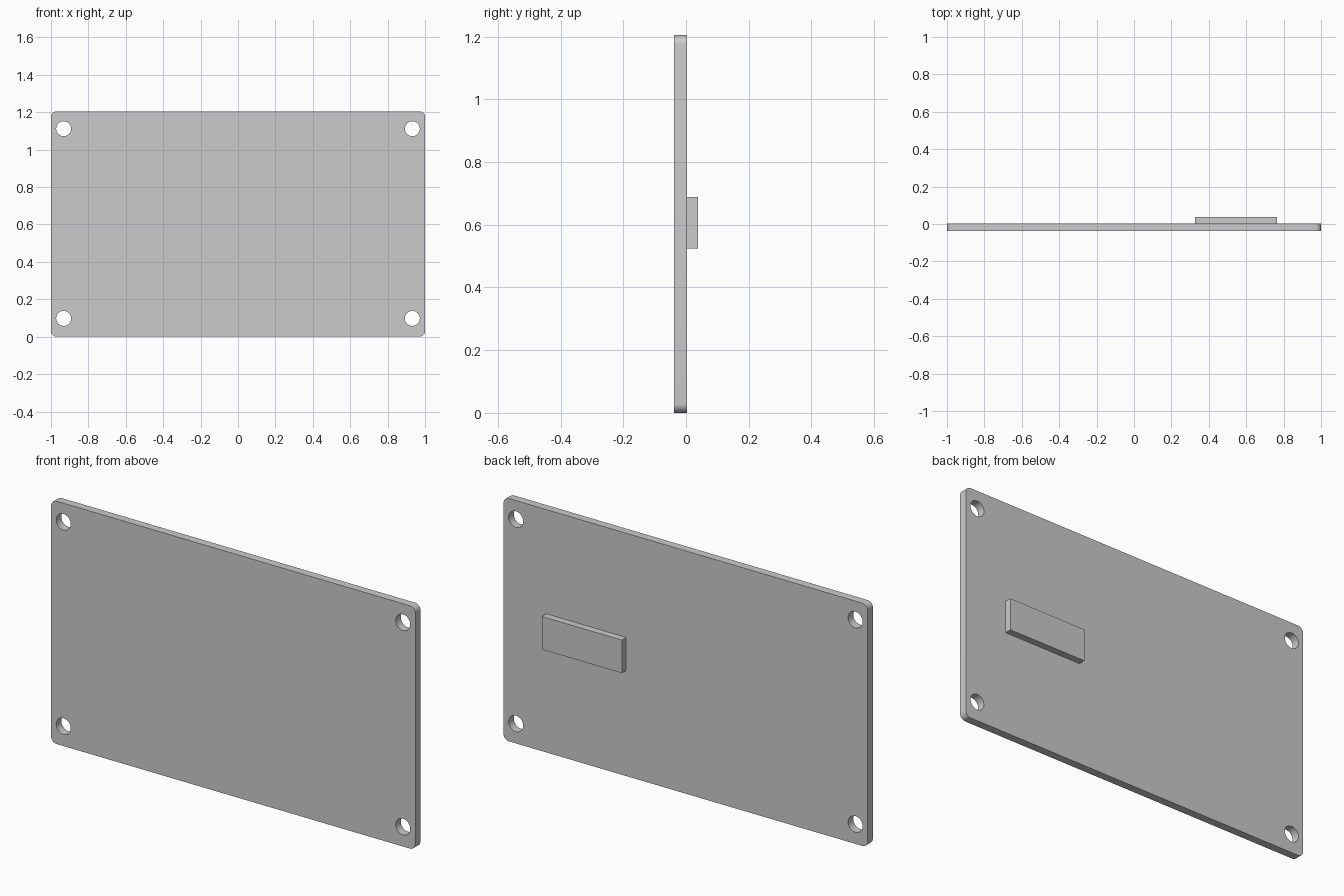
import bpy, bmesh
from math import pi, sin, cos

if "Cube" in bpy.data.objects:
    bpy.data.objects.remove(bpy.data.objects["Cube"])

W, H = 1.0, 1.205            # half width, full height
Y_FRONT, Y_BACK, Y_PAD = -0.0375, 0.003, 0.0375
CORNER, HOLE = 0.03, 0.04


def arc(cx, cz, r, a0, a1, n):
    return [(cx + r * cos(a0 + (a1 - a0) * i / n),
             cz + r * sin(a0 + (a1 - a0) * i / n)) for i in range(n + 1)]


def add_loop(curve, points):
    s = curve.splines.new('POLY')
    s.points.add(len(points) - 1)
    for p, (x, z) in zip(s.points, points):
        p.co = (x, z, 0, 1)
    s.use_cyclic_u = True


# Plate: rounded outline with four screw holes, extruded
curve = bpy.data.curves.new("plate", 'CURVE')
curve.dimensions = '2D'
curve.fill_mode = 'BOTH'
curve.extrude = (Y_BACK - Y_FRONT) / 2
outline = []
for k, (sx, z) in enumerate([(1, H - CORNER), (-1, H - CORNER), (-1, CORNER), (1, CORNER)]):
    outline += arc(sx * (W - CORNER), z, CORNER, k * pi / 2, (k + 1) * pi / 2, 8)
add_loop(curve, outline)
for x in (-0.932, 0.932):
    for z in (0.098, 1.112):
        add_loop(curve, arc(x, z, HOLE, 0, 2 * pi, 40)[:-1])
plate = bpy.data.objects.new("plate", curve)
bpy.context.collection.objects.link(plate)
plate.location.y = (Y_FRONT + Y_BACK) / 2
plate.rotation_euler.x = pi / 2
bpy.context.view_layer.objects.active = plate
plate.select_set(True)
bpy.ops.object.convert(target='MESH')
plate = bpy.context.object

# Weld caps to walls
bm = bmesh.new()
bm.from_mesh(plate.data)
bmesh.ops.remove_doubles(bm, verts=bm.verts, dist=1e-5)
bmesh.ops.recalc_face_normals(bm, faces=bm.faces)
bm.to_mesh(plate.data)
bm.free()
bpy.ops.object.shade_smooth_by_angle()

# Raised pad on the back
x0, x1, z0, z1 = 0.326, 0.765, 0.524, 0.688
bpy.ops.mesh.primitive_cube_add(size=1, location=((x0 + x1) / 2, (Y_BACK + Y_PAD) / 2, (z0 + z1) / 2))
pad = bpy.context.object
pad.name = "back_pad"
pad.scale = (x1 - x0, Y_PAD - Y_BACK, z1 - z0)
